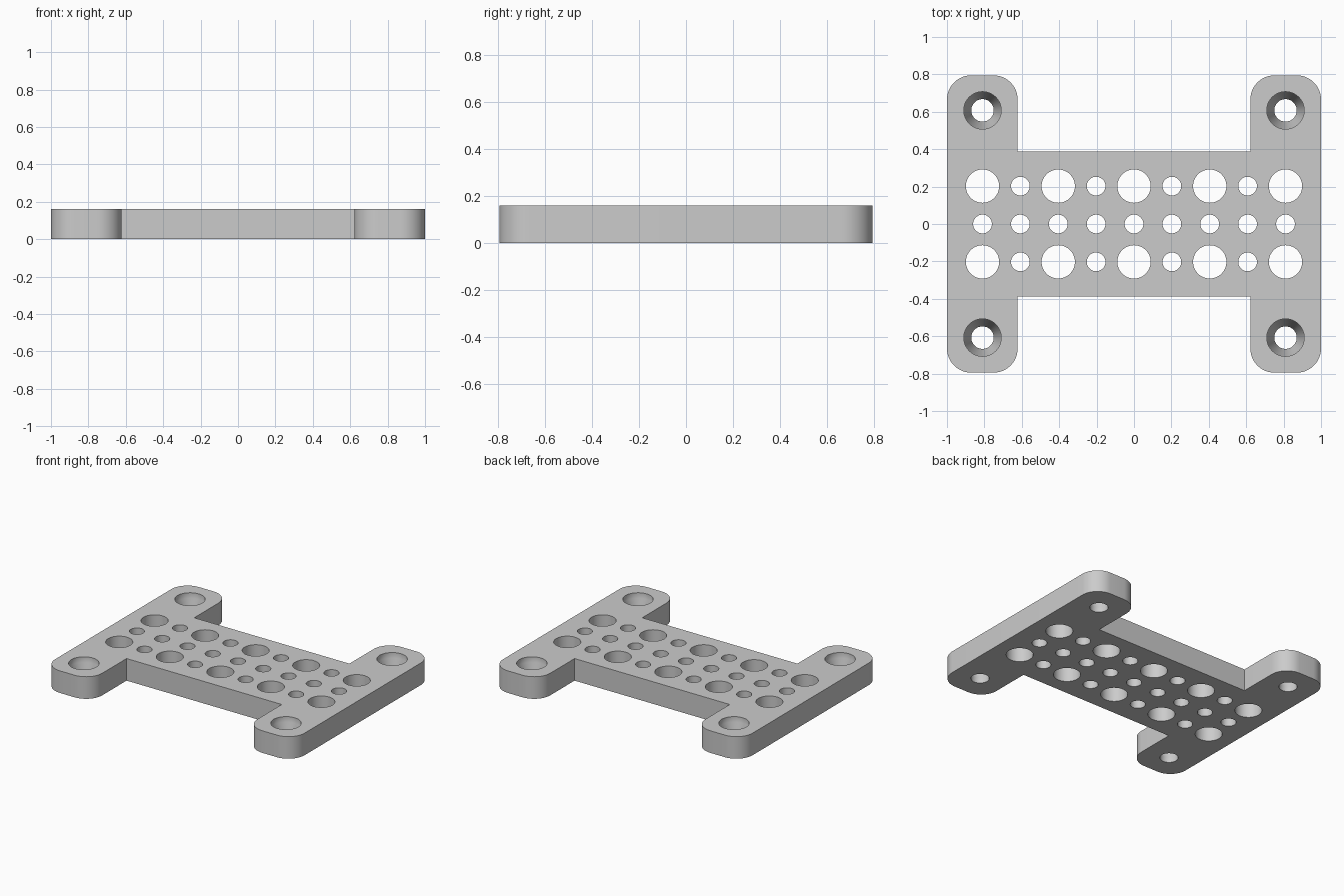
import bpy, bmesh
from math import sin, cos, pi, radians

cube = bpy.data.objects.get("Cube")
if cube:
    bpy.data.objects.remove(cube, do_unlink=True)

THICK = 0.16
PITCH = 0.2025
END_Y = 0.795
WEB_Y = 0.387
ARM_X = 0.622
CORNER = 0.13

grey = bpy.data.materials.new("plain grey")
grey.use_nodes = True
colour = (0.6, 0.6, 0.6, 1)
grey.diffuse_color = colour
grey.node_tree.nodes["Principled BSDF"].inputs["Base Color"].default_value = colour


def make_object(name, bm):
    bmesh.ops.recalc_face_normals(bm, faces=bm.faces)
    mesh = bpy.data.meshes.new(name)
    bm.to_mesh(mesh)
    bm.free()
    obj = bpy.data.objects.new(name, mesh)
    bpy.context.collection.objects.link(obj)
    mesh.materials.append(grey)
    return obj


def arc(cx, cy, start, steps=12):
    angles = [start + pi / 2 * i / steps for i in range(steps + 1)]
    return [(cx + CORNER * cos(a), cy + CORNER * sin(a)) for a in angles]


def add_bore(bm, x, y, rings, sides=48):
    """Closed round cutter through a list of (radius, height) rings."""
    loops = [[bm.verts.new((x + r * cos(2 * pi * i / sides),
                            y + r * sin(2 * pi * i / sides), z))
              for i in range(sides)] for r, z in rings]
    for low, high in zip(loops, loops[1:]):
        for i in range(sides):
            j = (i + 1) % sides
            bm.faces.new((low[i], low[j], high[j], high[i]))
    bm.faces.new(loops[0][::-1])
    bm.faces.new(loops[-1])


# H-shaped plate: one quarter outline, mirrored to the other three
quarter = [(1, 0)] + arc(1 - CORNER, END_Y - CORNER, 0)
quarter += arc(ARM_X + CORNER, END_Y - CORNER, pi / 2)
quarter += [(ARM_X, WEB_Y)]
half = quarter[1:] + [(-x, y) for x, y in quarter[:0:-1]]
outline = half + [(-x, -y) for x, y in half]
bm = bmesh.new()
base = bm.faces.new([bm.verts.new((x, y, 0)) for x, y in outline])
top = bmesh.ops.extrude_face_region(bm, geom=[base])["geom"]
bmesh.ops.translate(bm, vec=(0, 0, THICK),
                    verts=[v for v in top if isinstance(v, bmesh.types.BMVert)])
plate = make_object("mounting_plate", bm)

# Hole grid: large and small alternate in the outer rows, small in the middle
bm = bmesh.new()
for row in (-1, 0, 1):
    for col in range(-4, 5):
        radius = 0.089 if row and col % 2 == 0 else 0.05
        add_bore(bm, col * PITCH, row * PITCH, [(radius, -0.05), (radius, THICK + 0.05)])

# Countersunk screw holes at the arm ends
for sx in (-1, 1):
    for sy in (-1, 1):
        add_bore(bm, sx * 4 * PITCH, sy * 3 * PITCH,
                 [(0.06, -0.05), (0.06, 0.04), (0.1, 0.12), (0.1, THICK + 0.05)])
cutter = make_object("hole_cutter", bm)
cutter.hide_render = True

# Cut the holes and tidy up
cut = plate.modifiers.new("holes", 'BOOLEAN')
cut.operation = 'DIFFERENCE'
cut.solver = 'EXACT'
cut.object = cutter
bpy.ops.object.select_all(action='DESELECT')
plate.select_set(True)
bpy.context.view_layer.objects.active = plate
bpy.ops.object.modifier_apply(modifier=cut.name)
bpy.data.objects.remove(cutter, do_unlink=True)
bpy.ops.object.shade_smooth_by_angle(angle=radians(30))
